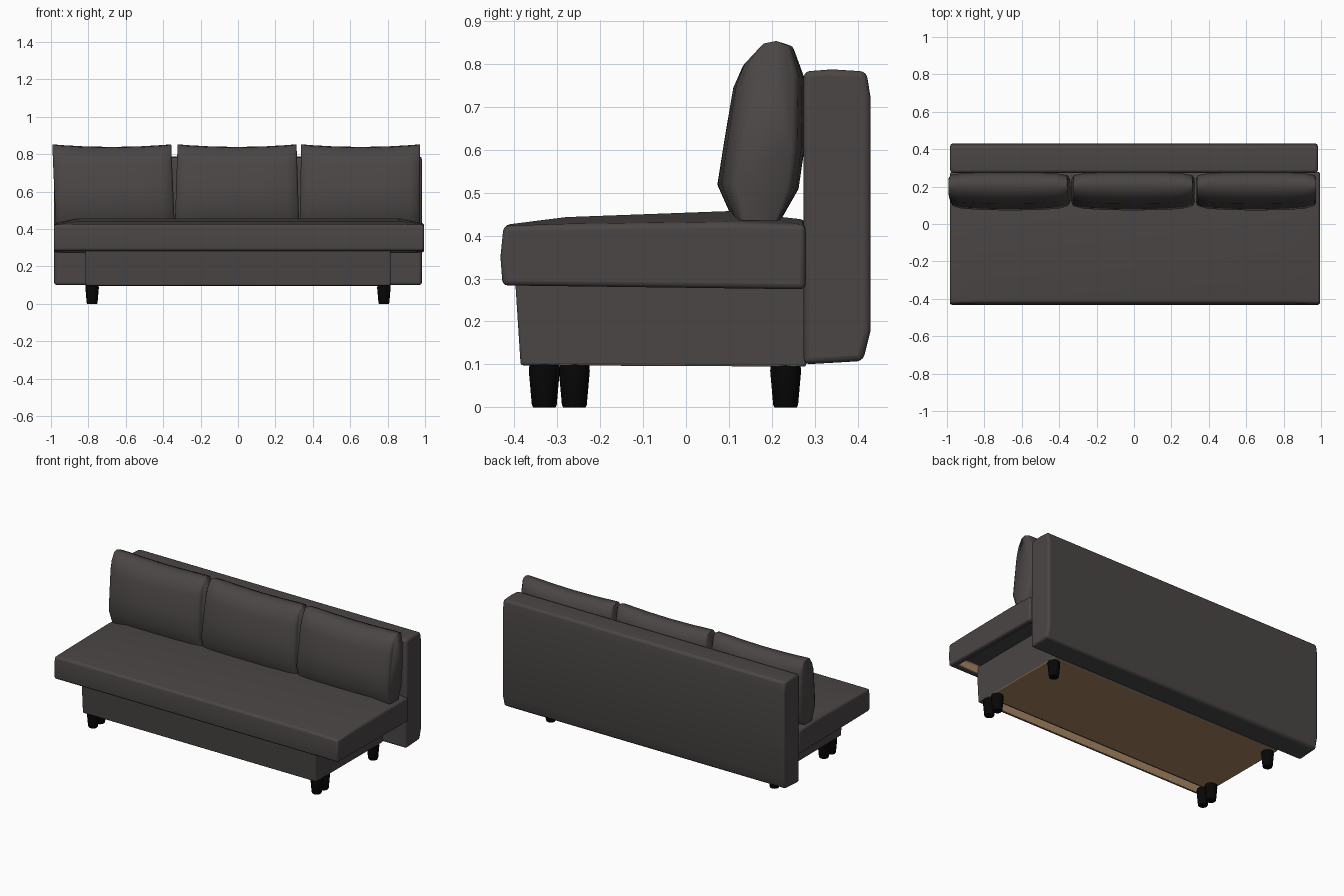
import bpy, bmesh, math

if "Cube" in bpy.data.objects:
    bpy.data.objects.remove(bpy.data.objects["Cube"], do_unlink=True)


def make_material(name, rgb):
    mat = bpy.data.materials.new(name)
    mat.use_nodes = True
    mat.diffuse_color = (*rgb, 1)
    mat.node_tree.nodes["Principled BSDF"].inputs["Base Color"].default_value = (*rgb, 1)
    return mat


fabric = make_material("charcoal fabric", (0.068, 0.061, 0.059))
wood = make_material("raw wood", (0.4, 0.235, 0.125))
black = make_material("black plastic", (0.002, 0.002, 0.002))


def loft(name, sections, mats, bevel=0.0, angle=45, edit=None):
    """Skin equal-length rings of points, cap both ends, then soften."""
    bm = bmesh.new()
    rings = [[bm.verts.new(p) for p in ring] for ring in sections]
    for a, b in zip(rings, rings[1:]):
        for i in range(len(a)):
            j = (i + 1) % len(a)
            bm.faces.new((a[i], a[j], b[j], b[i]))
    bm.faces.new(rings[0])
    bm.faces.new(rings[-1])
    bmesh.ops.recalc_face_normals(bm, faces=bm.faces)
    if edit:
        bm.normal_update()
        edit(bm)
    mesh = bpy.data.meshes.new(name)
    bm.to_mesh(mesh)
    bm.free()
    obj = bpy.data.objects.new(name, mesh)
    bpy.context.collection.objects.link(obj)
    for m in mats:
        mesh.materials.append(m)
    if bevel:
        mod = obj.modifiers.new("soft edges", "BEVEL")
        mod.width, mod.segments = bevel, 3
        mod.limit_method, mod.angle_limit = "ANGLE", math.radians(40)
    bpy.ops.object.select_all(action="DESELECT")
    obj.select_set(True)
    bpy.context.view_layer.objects.active = obj
    bpy.ops.object.shade_smooth_by_angle(angle=math.radians(angle))


def underside(bm):
    return [f for f in bm.faces if f.normal.z < -0.95]


def recess(bm, faces, rim, depth):
    """Push faces up inside a rim and return the new walls."""
    bmesh.ops.inset_region(bm, faces=faces, thickness=rim, use_even_offset=True)
    walls = bmesh.ops.inset_region(bm, faces=faces, thickness=0.003,
                                   depth=-depth, use_even_offset=True)["faces"]
    bm.normal_update()
    return walls


def board_and_slot(bm):
    """Wooden bottom board with a long slot behind the front rail."""
    faces = underside(bm)
    geom = faces + list({e for f in faces for e in f.edges} | {v for f in faces for v in f.verts})
    bmesh.ops.bisect_plane(bm, geom=geom, plane_co=(0, -0.295, 0), plane_no=(0, 1, 0))
    bm.normal_update()
    board = underside(bm)
    slot = [f for f in board if f.calc_center_median().y < -0.295]
    for f in board + recess(bm, slot, 0.015, 0.1):
        f.material_index = 1


def hollow_seat(bm):
    """Recess under the mattress with a wooden front batten."""
    for f in recess(bm, underside(bm), 0.04, 0.05):
        if f.normal.y > 0.5:
            f.material_index = 1


def across(profile, xs):
    return [[(x, y, z) for y, z in profile] for x in xs]


# Base box
base = [(-0.385, 0.098), (-0.40, 0.33), (0.285, 0.33), (0.28, 0.095)]
loft("base", across(base, (-0.815, 0.815)), [fabric, wood], 0.006, edit=board_and_slot)

# Backrest slab
back = [(0.274, 0.1), (0.274, 0.782), (0.34, 0.787), (0.42, 0.782),
        (0.43, 0.72), (0.43, 0.18), (0.412, 0.108)]
loft("backrest", across(back, (-0.983, 0.983)), [fabric], 0.014)

# Seat mattress, crowned between lower ends
seat_end = [(-0.427, 0.284), (-0.432, 0.35), (-0.425, 0.423), (-0.28, 0.426),
            (0.1, 0.43), (0.278, 0.425), (0.278, 0.275)]
seat_mid = [(-0.427, 0.284), (-0.432, 0.35), (-0.422, 0.425), (-0.28, 0.443),
            (0.1, 0.457), (0.278, 0.437), (0.278, 0.275)]
seat = [[(x, y, z) for y, z in prof] for x, prof in
        ((-0.985, seat_end), (-0.85, seat_mid), (0.86, seat_mid), (0.995, seat_end))]
loft("seat", seat, [fabric, wood], 0.012, edit=hollow_seat)

# Back cushions: plump profile, thinner and higher at the ends
plump = [(0.11, 0.435), (0.073, 0.52), (0.09, 0.63), (0.11, 0.75), (0.132, 0.80),
         (0.175, 0.842), (0.215, 0.847), (0.252, 0.838), (0.277, 0.77),
         (0.275, 0.60), (0.262, 0.51), (0.22, 0.435)]
stations = [(-1, 0.64), (-0.97, 0.8), (-0.82, 0.92), (-0.45, 0.99), (0, 1),
            (0.45, 0.99), (0.82, 0.92), (0.97, 0.8), (1, 0.64)]


def cushion(name, centre, lean, spread):
    """Lean and spread shift and widen the lower part."""
    rings = []
    for u, plumpness in stations:
        ring = []
        for y, z in plump:
            high = (z - 0.435) / 0.41
            mid_y = 0.187 + 0.015 * high
            ring.append((centre + 0.318 * u + (1 - high) * (lean + spread * u),
                         mid_y + (y - mid_y) * plumpness,
                         z + high * (0.014 * u * u - 0.008)))
        rings.append(ring)
    loft(name, rings, [fabric], angle=60)


cushion("right_cushion", -0.675, 0.018, 0)
cushion("middle_cushion", -0.005, 0, 0.014)
cushion("left_cushion", 0.656, -0.004, 0.004)


# Tapered legs, paired at each front corner
def leg(name, x, y):
    rings = []
    for z, r in ((0, 0.026), (0.006, 0.029), (0.085, 0.036), (0.104, 0.034)):
        rings.append([(x + r * math.cos(a * math.tau / 12),
                       y + r * math.sin(a * math.tau / 12), z) for a in range(12)])
    loft(name, rings, [black])


for side, x in (("right", -0.78), ("left", 0.78)):
    for place, y in (("front_outer", -0.33), ("front_inner", -0.26), ("rear", 0.232)):
        leg(f"{side}_{place}_leg", x, y)
